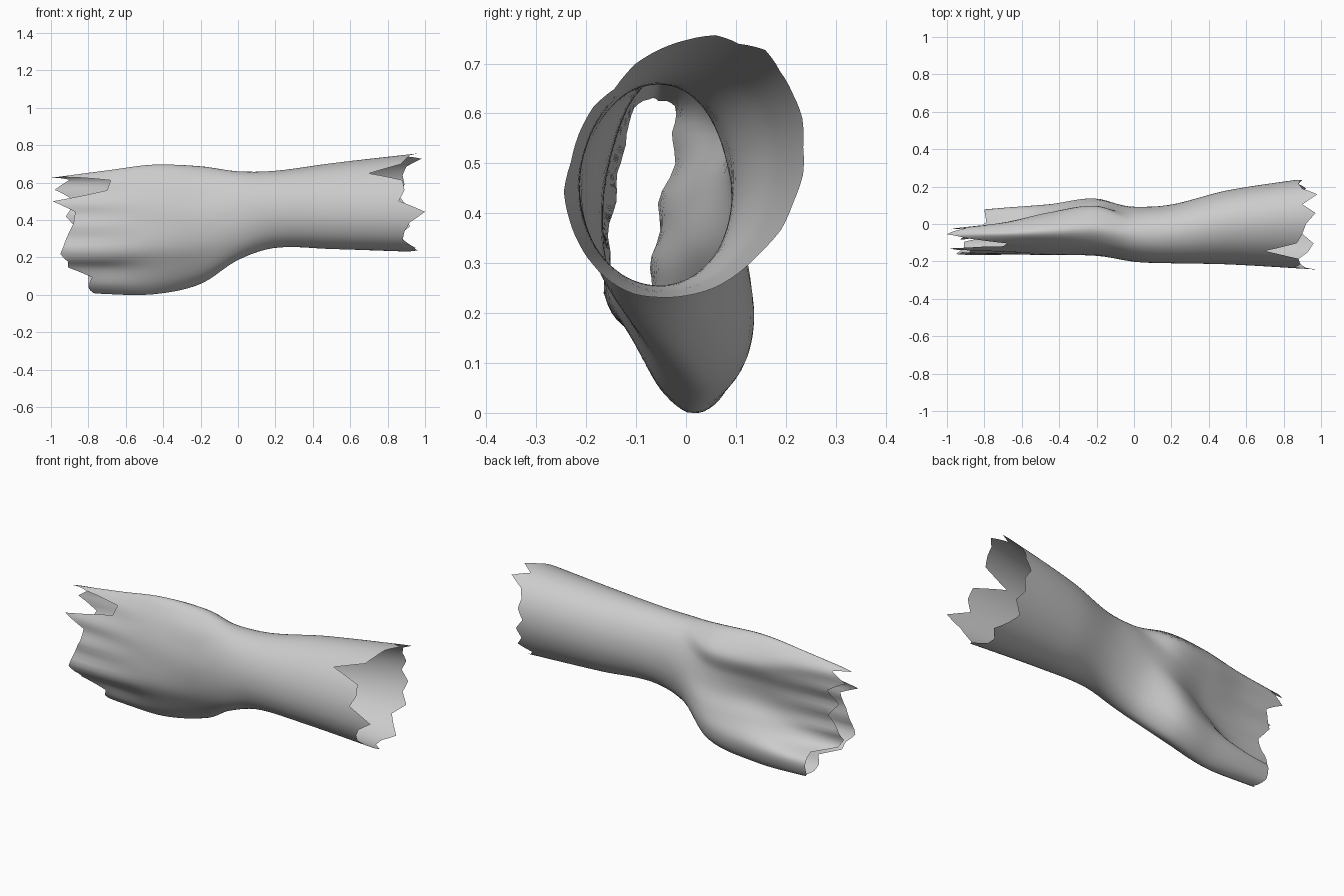
import bpy, bmesh
from math import sin, cos, pi

if "Cube" in bpy.data.objects:
    bpy.data.objects.remove(bpy.data.objects["Cube"])

N = 14          # control points round each section
ROUND = 84      # ring resolution
ALONG = 44      # lengthwise resolution


def oval(cy, cz, ry, rz, shear):
    """Forearm section, from the top round by the front (-y)."""
    pts = []
    for i in range(N):
        a = 2 * pi * i / N
        dy = -ry * sin(a)
        pts.append((cy + dy, cz + rz * cos(a) + shear * dy))
    return pts


# Sections: little-finger edge, back of hand, thumb, crease, palm
finger_end = [(-.05, .625), (-.085, .59), (-.125, .5), (-.145, .38), (-.155, .22),
              (-.1, .15), (-.04, .06), (.015, .025), (.055, .05), (.045, .12),
              (-.09, .165), (-.075, .27), (-.055, .42), (-.025, .56)]
knuckles = [(-.05, .665), (-.1, .61), (-.14, .5), (-.156, .38), (-.157, .22),
            (-.09, .14), (-.05, .05), (.015, .004), (.068, .035), (.08, .12),
            (-.03, .175), (-.055, .27), (-.035, .42), (.008, .58)]
palm = [(-.03, .695), (-.1, .635), (-.15, .51), (-.165, .39), (-.16, .25),
        (-.107, .145), (-.05, .05), (.015, .003), (.08, .045), (.105, .14),
        (.05, .24), (.005, .33), (.02, .45), (.062, .58)]
thumb_root = [(-.02, .687), (-.11, .625), (-.155, .51), (-.17, .4), (-.155, .28),
              (-.115, .19), (-.05, .1), (.03, .058), (.105, .105), (.135, .19),
              (.125, .285), (.095, .385), (.085, .49), (.09, .6)]

stations = [(-1.0, finger_end), (-.7, knuckles), (-.45, palm), (-.2, thumb_root),
            (0, oval(-.055, .423, .147, .237, 0)),
            (.2, oval(-.053, .457, .157, .206, .05)),
            (.5, oval(-.018, .474, .198, .228, .13)),
            (1.0, oval(.005, .494, .25, .262, .2))]

# Torn ends: x of each tooth round the ring
hand_edge = [-1, -.9, -.68, -.7, -.99, -.87, -.88, -.92, -.95, -.91, -.91, -.78, -.8, -.79,
             -.76, -.78, -.8, -.8, -.8, -.79, -.9, -.93, -.9, -.85, -.92, -.87, -.98, -.9]
arm_edge = [.92, .9, .87, .7, .88, .89, .86, 1.0, .92, .89, .88, .93, .96, .9,
            .9, .95, .9, .86, .92, .88, .9, .86, .89, .88, .9, .98, .9, .97]


def tooth(edge, s):
    f = s * len(edge)
    i = int(f)
    return edge[i] + (edge[(i + 1) % len(edge)] - edge[i]) * (f - i)


def spline(p0, p1, p2, p3, t):
    return .5 * (2 * p1 + (p2 - p0) * t + (2 * p0 - 5 * p1 + 4 * p2 - p3) * t * t
                 + (3 * p1 - p0 - 3 * p2 + p3) * t ** 3)


def ring_point(pts, s):
    f = s * N
    i = int(f)
    q = [pts[(i + k) % N] for k in (-1, 0, 1, 2)]
    return [spline(*[p[c] for p in q], f - i) for c in (0, 1)]


def lengthwise(values, x):
    """Hermite interpolation through the stations."""
    xs = [st[0] for st in stations]
    last = len(xs) - 1
    i = max(k for k in range(last) if xs[k] <= x or k == 0)

    def slope(k):
        a, b = max(k - 1, 0), min(k + 1, last)
        return (values[b] - values[a]) / (xs[b] - xs[a])
    h = xs[i + 1] - xs[i]
    t = (x - xs[i]) / h
    return ((2 * t ** 3 - 3 * t * t + 1) * values[i] + (t ** 3 - 2 * t * t + t) * h * slope(i)
            + (3 * t * t - 2 * t ** 3) * values[i + 1] + (t ** 3 - t * t) * h * slope(i + 1))


bm = bmesh.new()
strips = []
for j in range(ROUND):
    s = j / ROUND
    left, right = tooth(hand_edge, s), tooth(arm_edge, s)
    rows = [ring_point(pts, s) for _, pts in stations]
    strip = []
    for k in range(ALONG + 1):
        x = left + (right - left) * k / ALONG
        y = lengthwise([r[0] for r in rows], x)
        z = lengthwise([r[1] for r in rows], x)
        # Finger ridges fade in towards the knuckles
        if z > .2 and x < -.5:
            side = -1 if s < .5 else 1
            fade = min(1, (-.5 - x) / .35) * min(1, (z - .2) / .04)
            y += side * .006 * fade * cos(2 * pi * (z - .24) / .125)
        strip.append(bm.verts.new((x, y, max(z, 0))))
    strips.append(strip)

# Skin between neighbouring strips, both ends left open
for j in range(ROUND):
    a, b = strips[j], strips[(j + 1) % ROUND]
    for k in range(ALONG):
        bm.faces.new((a[k], a[k + 1], b[k + 1], b[k]))
bmesh.ops.recalc_face_normals(bm, faces=bm.faces)
for f in bm.faces:
    f.smooth = True

mesh = bpy.data.meshes.new("forearm_and_hand")
bm.to_mesh(mesh)
bm.free()
bpy.context.collection.objects.link(bpy.data.objects.new("forearm_and_hand", mesh))
